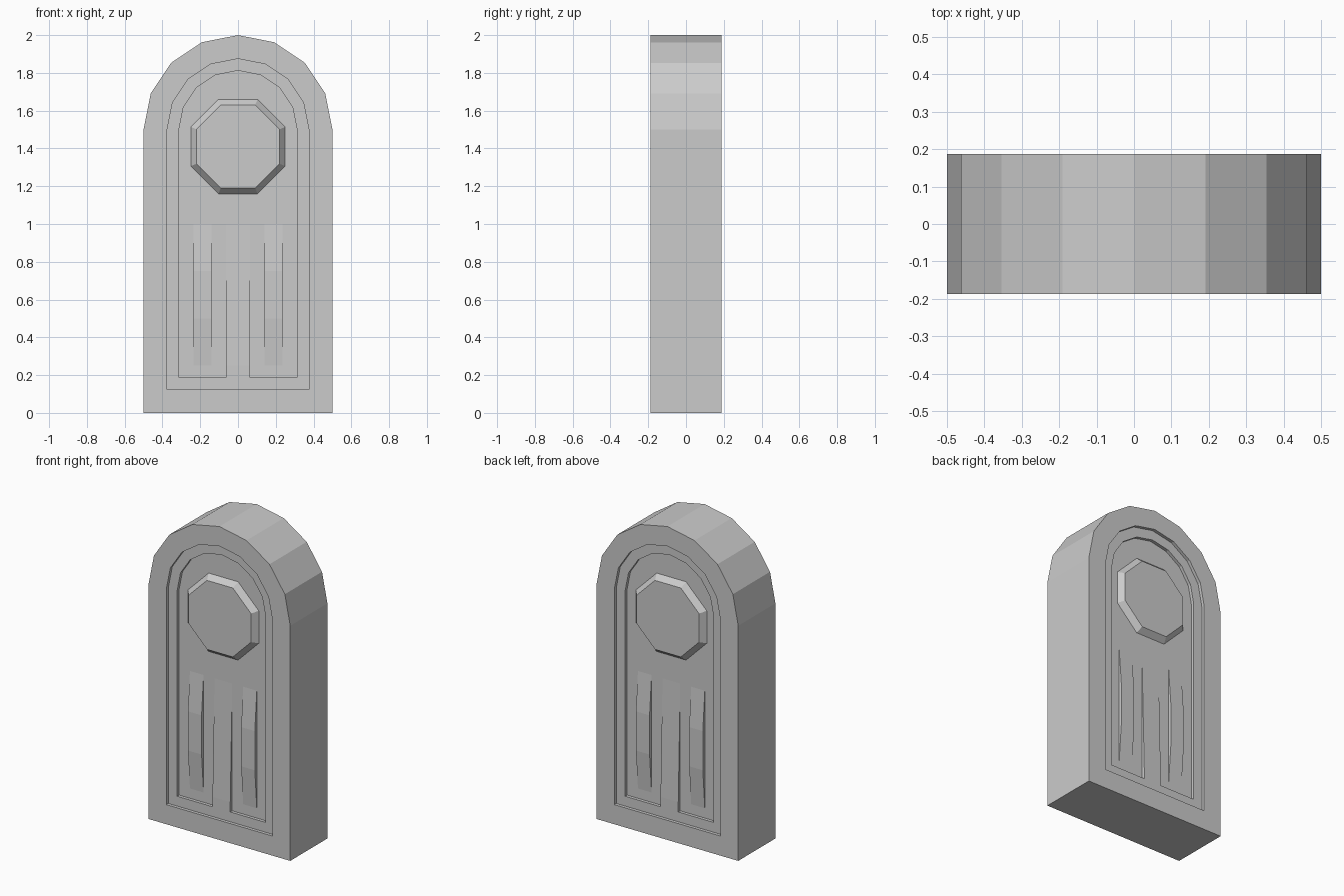
import bpy, bmesh, math

if "Cube" in bpy.data.objects:
    bpy.data.objects.remove(bpy.data.objects["Cube"])

HALF = 0.1875          # half thickness of the slab
STEP1, STEP2 = 0.02, 0.04   # depths of the two nested recesses
ARCH_Z = 1.5
PANEL = HALF - STEP2   # distance of the panel surface from the centre plane


def loft(name, loops):
    """Closed solid through equal-length loops, capped at both ends."""
    bm = bmesh.new()
    rings = [[bm.verts.new(p) for p in loop] for loop in loops]
    n = len(rings[0])
    for a, b in zip(rings, rings[1:]):
        for i in range(n):
            j = (i + 1) % n
            bm.faces.new((a[i], a[j], b[j], b[i]))
    bm.faces.new(rings[0])
    bm.faces.new(rings[-1])
    bmesh.ops.recalc_face_normals(bm, faces=bm.faces)
    mesh = bpy.data.meshes.new(name)
    bm.to_mesh(mesh)
    bm.free()
    obj = bpy.data.objects.new(name, mesh)
    bpy.context.collection.objects.link(obj)
    return obj


def arch(r, bottom, y):
    """Round-topped outline with eight arch facets."""
    pts = [(-r, y, bottom), (r, y, bottom)]
    for i in range(9):
        a = math.pi * i / 8
        pts.append((r * math.cos(a), y, ARCH_Z + r * math.sin(a)))
    return pts


def octagon(apothem, y):
    r = apothem / math.cos(math.pi / 8)
    return [(r * math.cos(math.pi * (i + 0.5) / 4), y,
             1.41 + r * math.sin(math.pi * (i + 0.5) / 4)) for i in range(8)]


def rib(name, x0, x1, profile, side):
    """Relief strip: (z, height) profile extruded across x, rooted in the panel."""
    pts = [(profile[0][0], -0.01)] + profile + [(profile[-1][0], -0.01)]
    return loft(name, [[(x, side * (PANEL + h), z) for z, h in pts]
                       for x in (x0, x1)])


# arched slab with two stepped recesses on front and back
steps = [(0.3125, 0.1875, PANEL), (0.3125, 0.1875, HALF - STEP1),
         (0.375, 0.125, HALF - STEP1), (0.375, 0.125, HALF), (0.5, 0.0, HALF)]
loops = [arch(r, b, -d) for r, b, d in steps]
loops += [arch(r, b, d) for r, b, d in reversed(steps)]
loft("arched_slab", loops)

H = STEP2 - STEP1
for side, label in ((-1, "front"), (1, "back")):
    # bevelled octagonal medallion
    loft(label + "_medallion", [octagon(0.25, side * (PANEL - 0.01)),
                                octagon(0.25, side * PANEL),
                                octagon(0.22, side * (HALF - 0.005))])
    # tapering centre rib
    rib(label + "_centre_rib", -0.0625, 0.0625,
        [(0.1875, H), (0.25, H), (1.0, 0.0)], side)
    # pair of side ribs with ramped ends
    for m in (-1, 1):
        rib(label + "_side_rib", m * 0.14, m * 0.236,
            [(0.25, 0.0), (0.5, H), (0.75, H), (1.0, 0.0)], side)
